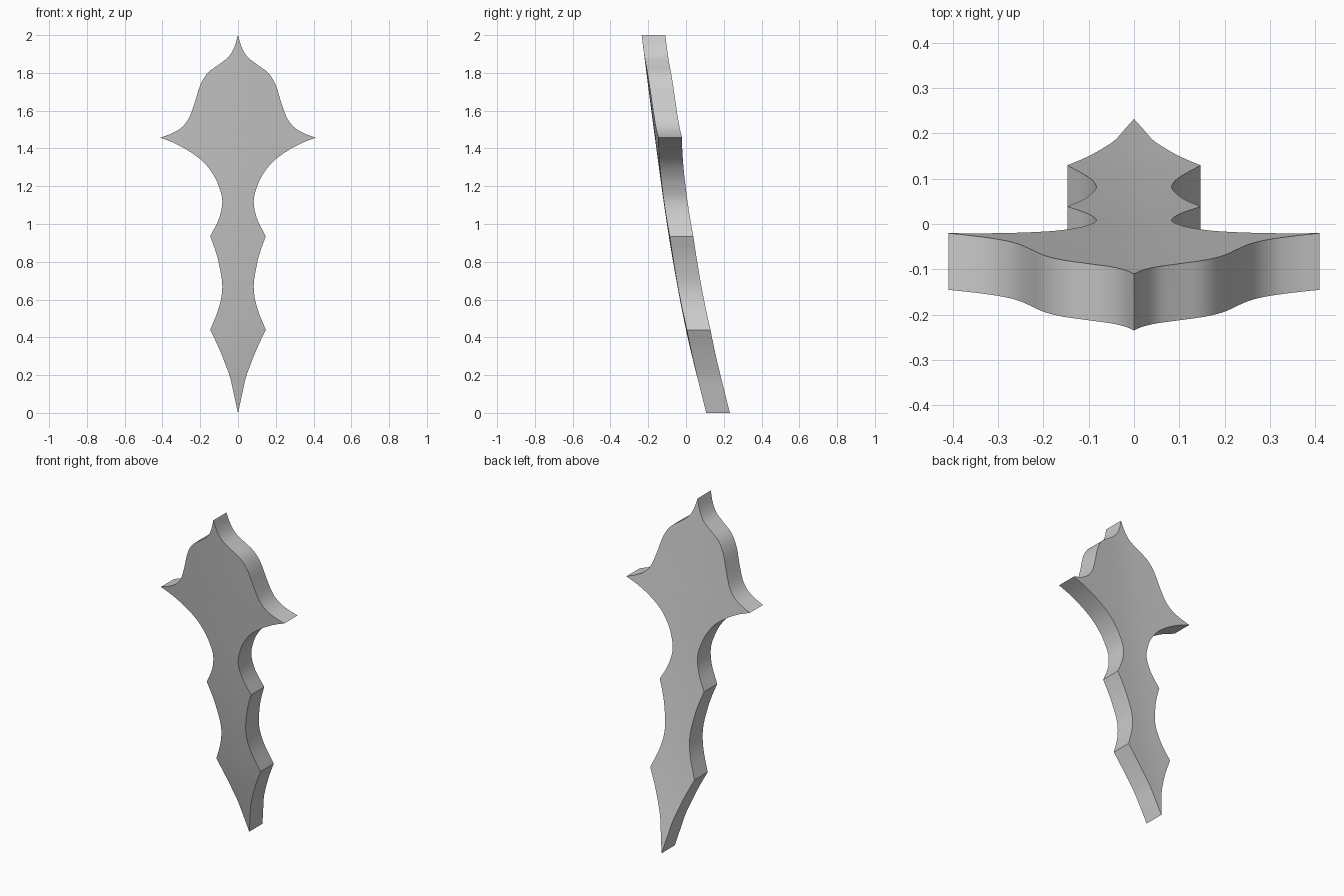
import bpy
import bmesh
import math
from mathutils import Vector

cube = bpy.data.objects.get("Cube")
if cube:
    bpy.data.objects.remove(cube, do_unlink=True)

THICKNESS = 0.125
COLUMNS = 8
STEPS = 4

# Half outline (x, z) from top to bottom, one arc between each pair of sharp points
ARCS = [
    [(0, 2), (.02, 1.935), (.05, 1.885), (.1, 1.845), (.16, 1.80), (.2, 1.735),
     (.23, 1.64), (.26, 1.56), (.3, 1.51), (.35, 1.48), (.41, 1.457)],
    [(.41, 1.457), (.33, 1.425), (.25, 1.38), (.18, 1.325), (.13, 1.26),
     (.1, 1.195), (.083, 1.12), (.1, 1.03), (.147, .935)],
    [(.147, .935), (.12, .86), (.1, .785), (.083, .67), (.1, .56), (.147, .44)],
    [(.147, .44), (.1, .34), (.06, .24), (.04, .18), (.02, .09), (0, 0)],
]
# Front centre line (y, z) of the bent plate
SPINE = [(-.235, 2), (-.165, 1.46), (-.09, .93), (0, .44), (.107, 0)]


def spline(points, steps):
    """Smooth curve through the points."""
    p = [Vector(q) for q in points]
    p = [2 * p[0] - p[1]] + p + [2 * p[-1] - p[-2]]
    out = []
    for a, b, c, d in zip(p, p[1:], p[2:], p[3:]):
        for i in range(steps):
            t = i / steps
            out.append(b + (c - a) * t / 2 + (a - 2.5 * b + 2 * c - d / 2) * t * t
                       + (1.5 * b - 1.5 * c + (d - a) / 2) * t ** 3)
    return out + [p[-2]]


spine_curve = spline(SPINE, 16)


def plate_y(x, z):
    """Front surface depth: bent along the height, edges swept slightly back."""
    for a, b in zip(spine_curve, spine_curve[1:]):
        if z >= b.y - 1e-6:
            y = b.x + (a.x - b.x) * (z - b.y) / (a.y - b.y)
            break
    return y + 0.06 * (math.hypot(x, 0.1) - 0.1)


# Front surface as rows across the outline
outline = []
for arc in ARCS:
    curve = spline(arc, STEPS)
    outline += curve if not outline else curve[1:]

bm = bmesh.new()
rows = []
for half, z in outline:
    xs = [half * (2 * i / COLUMNS - 1) for i in range(COLUMNS + 1)]
    rows.append([bm.verts.new((x, plate_y(x, z), z)) for x in xs])
for upper, lower in zip(rows, rows[1:]):
    for i in range(COLUMNS):
        bm.faces.new((upper[i], lower[i], lower[i + 1], upper[i + 1]))
bmesh.ops.remove_doubles(bm, verts=bm.verts[:], dist=1e-5)

# Thickness toward the back
result = bmesh.ops.extrude_face_region(bm, geom=bm.faces[:], use_keep_orig=True)
back = [v for v in result["geom"] if isinstance(v, bmesh.types.BMVert)]
bmesh.ops.translate(bm, verts=back, vec=(0, THICKNESS, 0))
bmesh.ops.recalc_face_normals(bm, faces=bm.faces[:])

mesh = bpy.data.meshes.new("ornamental_blade")
bm.to_mesh(mesh)
bm.free()
blade = bpy.data.objects.new("ornamental_blade", mesh)
bpy.context.collection.objects.link(blade)

# Plain grey material
grey = bpy.data.materials.new("plain_grey")
grey.use_nodes = True
color = (0.6, 0.6, 0.6, 1)
grey.diffuse_color = color
grey.node_tree.nodes["Principled BSDF"].inputs["Base Color"].default_value = color
mesh.materials.append(grey)

bpy.ops.object.select_all(action='DESELECT')
blade.select_set(True)
bpy.context.view_layer.objects.active = blade
bpy.ops.object.shade_smooth_by_angle(angle=math.radians(30))
